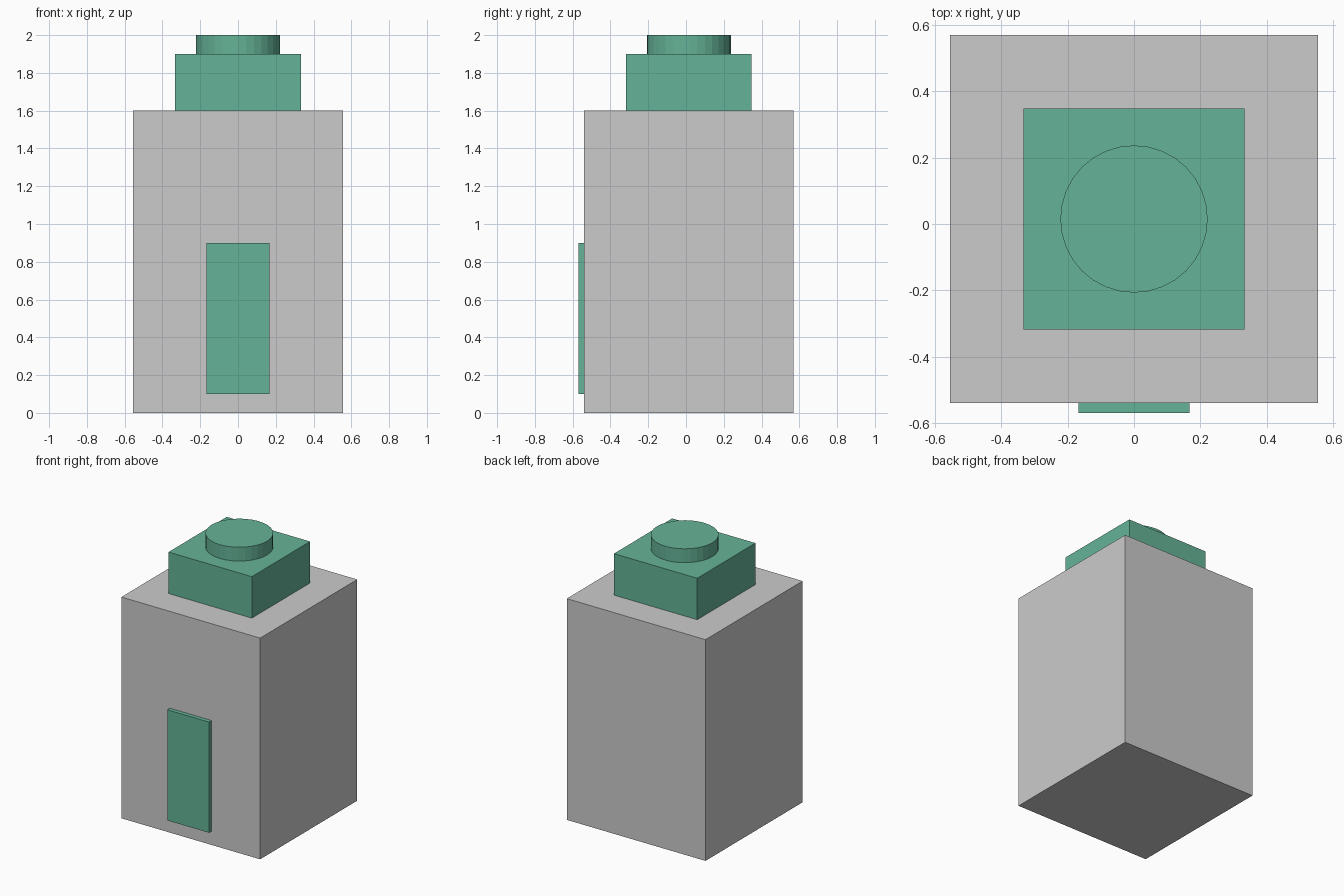
import bpy

if "Cube" in bpy.data.objects:
    bpy.data.objects.remove(bpy.data.objects["Cube"])

CY = 0.015  # tower axis, shifted back by half the door thickness

green = bpy.data.materials.new("green")
green.diffuse_color = (0.13, 0.45, 0.31, 1)
green.use_nodes = True
green.node_tree.nodes["Principled BSDF"].inputs["Base Color"].default_value = green.diffuse_color


def finish(name, mat):
    ob = bpy.context.object
    ob.name = name
    if mat:
        ob.data.materials.append(mat)
    return ob


def box(name, size, centre, mat=None):
    bpy.ops.mesh.primitive_cube_add(size=1, location=centre)
    ob = finish(name, mat)
    ob.scale = size
    bpy.ops.object.transform_apply(location=False, rotation=False, scale=True)
    return ob


# Main block
box("tower_body", (1.11, 1.11, 1.6), (0, CY, 0.8))

# Stepped square cap
box("roof_block", (0.666, 0.666, 0.3), (0, CY, 1.75), green)

# Round disc on top
bpy.ops.mesh.primitive_cylinder_add(vertices=32, radius=0.222, depth=0.1,
                                    location=(0, CY, 1.95))
finish("roof_disc", green)

# Thin door panel on the front face
box("door", (0.334, 0.03, 0.8), (0, -0.555, 0.5), green)
